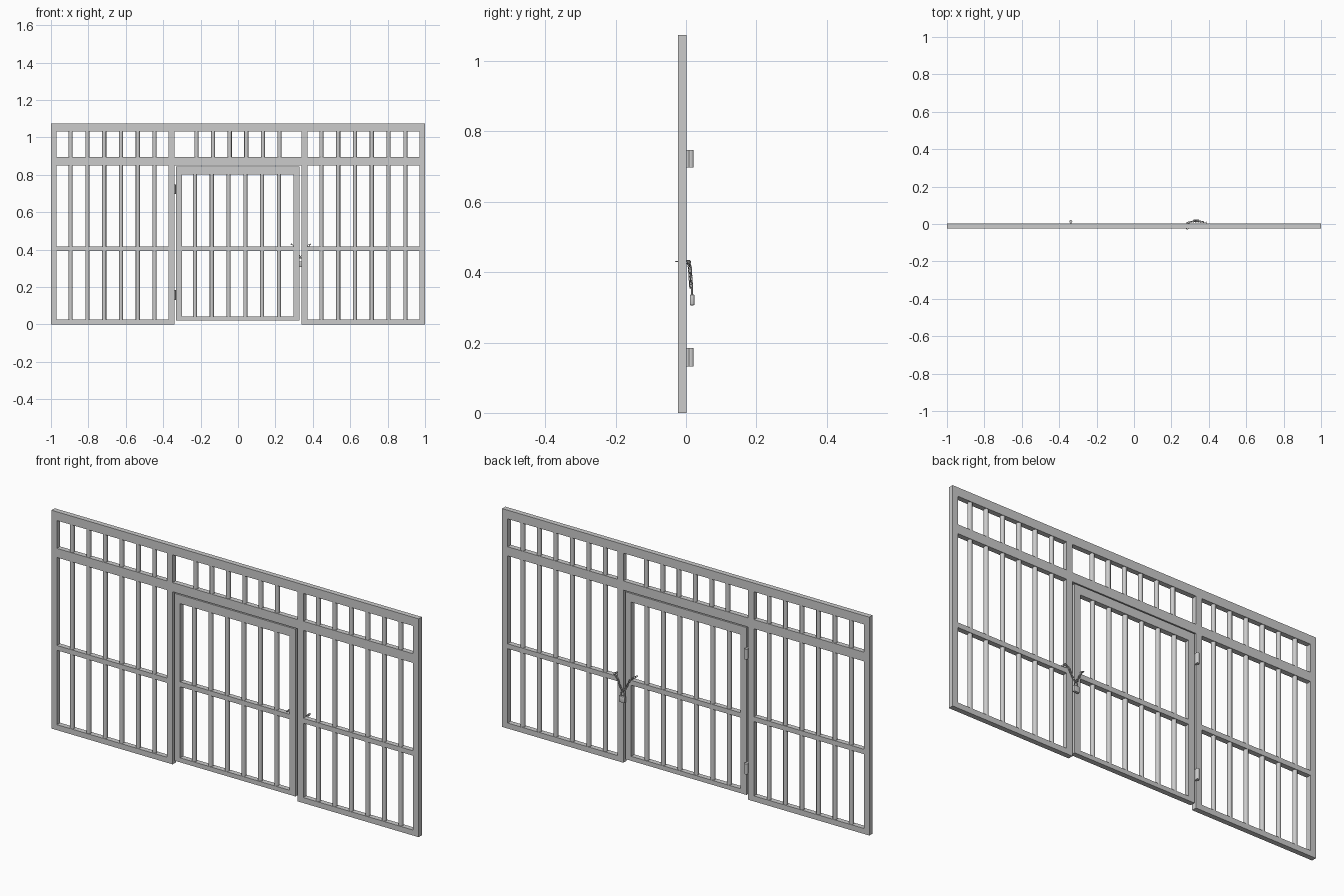
import bpy, bmesh, math
from mathutils import Vector, Matrix

if "Cube" in bpy.data.objects:
    bpy.data.objects.remove(bpy.data.objects["Cube"])

Y0, Y1 = -0.023, 0.002          # frame depth
YC = (Y0 + Y1) / 2


def finish(name, bm, smooth=False):
    me = bpy.data.meshes.new(name)
    bm.to_mesh(me)
    bm.free()
    ob = bpy.data.objects.new(name, me)
    bpy.context.collection.objects.link(ob)
    if smooth:
        bpy.ops.object.select_all(action='DESELECT')
        ob.select_set(True)
        bpy.context.view_layer.objects.active = ob
        bpy.ops.object.shade_smooth_by_angle(angle=math.radians(50))
    return ob


def add_box(bm, x0, x1, z0, z1, y0=Y0, y1=Y1):
    m = Matrix.Translation(((x0 + x1) / 2, (y0 + y1) / 2, (z0 + z1) / 2))
    m = m @ Matrix.Diagonal((x1 - x0, y1 - y0, z1 - z0, 1))
    bmesh.ops.create_cube(bm, size=1, matrix=m)


def add_rod(bm, x, y, z0, z1, r, sides=12):
    bmesh.ops.create_cone(bm, cap_ends=True, segments=sides, radius1=r, radius2=r,
                          depth=z1 - z0, matrix=Matrix.Translation((x, y, (z0 + z1) / 2)))


def sweep(bm, pts, side, r, closed, n=6):
    # tube along a planar path; side is the plane normal
    k = len(pts)
    rings = []
    for i, p in enumerate(pts):
        a = pts[i - 1] if closed or i else p
        b = pts[(i + 1) % k] if closed or i < k - 1 else p
        out = (b - a).normalized().cross(side)
        rings.append([bm.verts.new(p + r * (math.cos(t) * out + math.sin(t) * side))
                      for t in (2 * math.pi * j / n for j in range(n))])
    for i in range(k if closed else k - 1):
        A, B = rings[i], rings[(i + 1) % k]
        for j in range(n):
            bm.faces.new((A[j], A[(j + 1) % n], B[(j + 1) % n], B[j]))
    bmesh.ops.recalc_face_normals(bm, faces=bm.faces)


# fixed frame: posts and rails
bm = bmesh.new()
for s in (-1, 1):
    for a, b in ((0.97, 1.0), (0.34, 0.372)):
        add_box(bm, min(s * a, s * b), max(s * a, s * b), 0, 1.032)
    x0, x1 = sorted((s * 0.372, s * 0.97))
    add_box(bm, x0, x1, 0, 0.027)
    add_box(bm, x0, x1, 0.393, 0.417)
    add_box(bm, x0, x1, 0.85, 0.895)
add_box(bm, -0.34, 0.34, 0.85, 0.895)
add_box(bm, -1, 1, 1.032, 1.075)
finish("gate_frame", bm)

# upright bars of side panels and transom
bm = bmesh.new()
for i in range(6):
    for s in (-1, 1):
        add_rod(bm, s * (0.446 + 0.0898 * i), YC, 0.02, 1.04, 0.011)
    add_rod(bm, -0.222 + 0.0888 * i, YC, 0.88, 1.04, 0.011)
finish("panel_bars", bm, True)

# door leaf
bm = bmesh.new()
add_box(bm, -0.331, -0.299, 0.021, 0.845)
add_box(bm, 0.297, 0.329, 0.021, 0.845)
for z0, z1 in ((0.021, 0.043), (0.393, 0.417), (0.802, 0.845)):
    add_box(bm, -0.299, 0.297, z0, z1)
finish("door_frame", bm)

bm = bmesh.new()
for i in range(6):
    add_rod(bm, -0.23 + 0.0898 * i, YC, 0.035, 0.81, 0.011)
finish("door_bars", bm, True)

# hinges: barrel with a leaf reaching the frame
for nm, z0, z1 in (("lower_hinge", 0.132, 0.184), ("upper_hinge", 0.697, 0.748)):
    bm = bmesh.new()
    add_rod(bm, -0.338, 0.014, z0, z1, 0.008, 16)
    add_box(bm, -0.343, -0.333, z0, z1, -0.002, 0.012)
    finish(nm, bm, True)

# chain: hangs in a V across door stile and post
path = [Vector(p) for p in ((0.285, -0.022, 0.430), (0.286, 0.006, 0.430),
                            (0.300, 0.011, 0.416), (0.318, 0.013, 0.378),
                            (0.334, 0.015, 0.355), (0.350, 0.013, 0.378),
                            (0.366, 0.011, 0.412), (0.385, 0.008, 0.429),
                            (0.385, -0.018, 0.428))]
STEP = 0.0125
lens = [(b - a).length for a, b in zip(path, path[1:])]


def at(d):
    for a, b, L in zip(path, path[1:], lens):
        if d <= L:
            return a.lerp(b, d / L), (b - a).normalized()
        d -= L
    return path[-1], (path[-1] - path[-2]).normalized()


bm = bmesh.new()
for i in range(int(sum(lens) / STEP) + 1):
    p, t = at(i * STEP)
    ref = Vector((0, 1, 0)) if abs(t.y) < 0.8 else Vector((0, 0, 1))
    u = t.cross(ref).normalized()
    v = u.cross(t).normalized()
    if i % 2:
        u, v = v, -u
    pts = []
    for k in range(12):
        a = 2 * math.pi * (k + 0.5) / 12
        stretch = 0.0035 * (1 if math.cos(a) > 0 else -1)
        pts.append(p + t * (0.0042 * math.cos(a) + stretch) + u * 0.0042 * math.sin(a))
    sweep(bm, pts, v, 0.0015, True)
finish("chain", bm, True)

# padlock: rounded body and shackle
bm = bmesh.new()
add_box(bm, 0.319, 0.349, 0.306, 0.336, 0.011, 0.024)
bmesh.ops.bevel(bm, geom=list(bm.edges), offset=0.002, segments=2, affect='EDGES', profile=0.5)
finish("padlock_body", bm, True)
bm = bmesh.new()
pts = [Vector((0.343, 0.017, 0.333))]
pts += [Vector((0.334 + 0.009 * math.cos(a), 0.017, 0.347 + 0.009 * math.sin(a)))
        for a in (math.pi * k / 10 for k in range(11))]
pts.append(Vector((0.325, 0.017, 0.333)))
sweep(bm, pts, Vector((0, 1, 0)), 0.0022, False, 8)
finish("padlock_shackle", bm, True)
